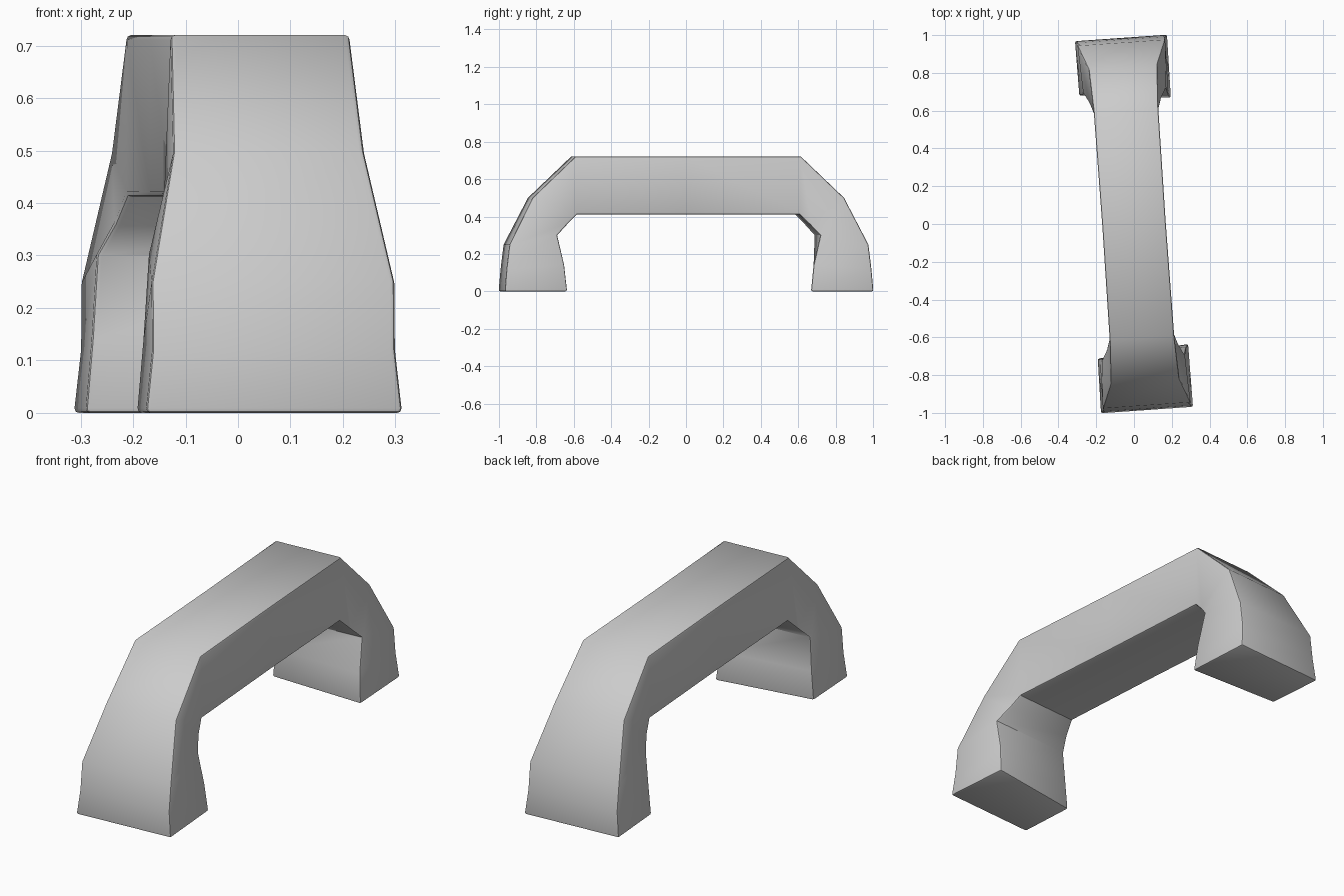
import bpy, bmesh
from math import radians

if "Cube" in bpy.data.objects:
    bpy.data.objects.remove(bpy.data.objects["Cube"])

# Half of the grip, foot to centre:
# outer (y, z, half width), inner (y at +x, y at -x, z, half width)
SECTIONS = [
    ((0.988, 0.00, 0.245), (0.653, 0.698, 0.00, 0.242)),
    ((0.978, 0.12, 0.232), (0.668, 0.700, 0.14, 0.230)),
    ((0.962, 0.25, 0.232), (0.705, 0.705, 0.30, 0.220)),
    ((0.835, 0.50, 0.182), (0.650, 0.650, 0.358, 0.190)),
    ((0.605, 0.72, 0.171), (0.595, 0.595, 0.412, 0.171)),
    ((0.000, 0.72, 0.168), (0.000, 0.000, 0.412, 0.168)),
]


def ring(bm, section, side):
    (oy, oz, ow), (iy_r, iy_l, iz, iw) = section
    pts = [(-ow, side * oy, oz), (ow, side * oy, oz),
           (iw, side * iy_r, iz), (-iw, side * iy_l, iz)]
    return [bm.verts.new(p) for p in pts]


# Arched grip with two flared feet, lofted from foot to foot
bm = bmesh.new()
rings = [ring(bm, s, -1) for s in SECTIONS]
rings += [ring(bm, s, 1) for s in reversed(SECTIONS[:-1])]
for a, b in zip(rings, rings[1:]):
    for i in range(4):
        j = (i + 1) % 4
        bm.faces.new((a[i], a[j], b[j], b[i]))

# Foot undersides
bm.faces.new(rings[0])
bm.faces.new(rings[-1])
bmesh.ops.recalc_face_normals(bm, faces=bm.faces)

# Narrow chamfer on the long corners and foot rims
sharp = [e for e in bm.edges if e.calc_face_angle() > radians(55)]
bmesh.ops.bevel(bm, geom=sharp, offset=0.009, segments=2, profile=0.5,
                affect='EDGES', clamp_overlap=True)

mesh = bpy.data.meshes.new("handle")
bm.to_mesh(mesh)
bm.free()
handle = bpy.data.objects.new("handle", mesh)
bpy.context.collection.objects.link(handle)
handle.rotation_euler.z = radians(4)

bpy.context.view_layer.objects.active = handle
handle.select_set(True)
bpy.ops.object.shade_smooth_by_angle(angle=radians(40))
